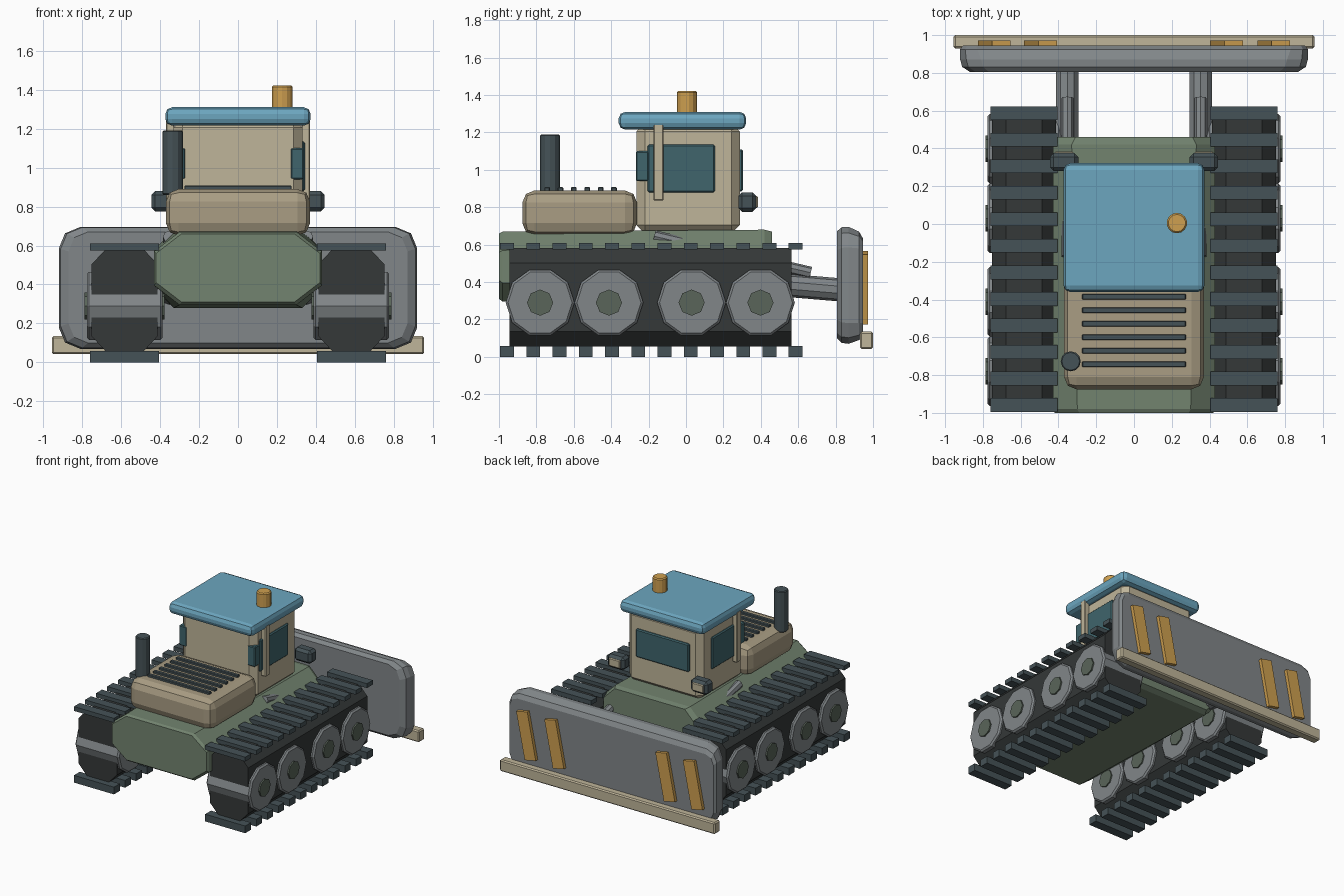
import bpy, bmesh, math
from mathutils import Vector, Matrix

if "Cube" in bpy.data.objects:
    bpy.data.objects.remove(bpy.data.objects["Cube"])

COLORS = {
    "green": (.17, .23, .16), "tan": (.40, .34, .23), "cream": (.52, .46, .32),
    "blue": (.15, .38, .52), "glass": (.05, .13, .15), "dark": (.06, .085, .095),
    "rubber": (.035, .04, .04), "steel": (.22, .24, .25), "hub": (.10, .13, .10),
    "orange": (.62, .35, .08),
}
MATS = {}
for key, rgb in COLORS.items():
    MATS[key] = bpy.data.materials.new(key)
    MATS[key].diffuse_color = (*rgb, 1)


def finish(bm, name, color):
    bmesh.ops.recalc_face_normals(bm, faces=bm.faces)
    me = bpy.data.meshes.new(name)
    bm.to_mesh(me)
    bm.free()
    me.materials.append(MATS[color])
    ob = bpy.data.objects.new(name, me)
    bpy.context.collection.objects.link(ob)
    return ob


def box(name, x, y, z, color, bevel=0, seg=1, tilt=0):
    """Box from (min, max) ranges, optionally bevelled and turned about y."""
    bm = bmesh.new()
    bmesh.ops.create_cube(bm, size=1)
    for v in bm.verts:
        v.co = Vector([v.co[i] * (r[1] - r[0]) for i, r in enumerate((x, y, z))])
    if bevel:
        bmesh.ops.bevel(bm, geom=bm.edges[:], offset=bevel, segments=seg,
                        profile=0.5, affect='EDGES')
    centre = Matrix.Translation([sum(r) / 2 for r in (x, y, z)])
    bm.transform(centre @ Matrix.Rotation(tilt, 4, 'Y'))
    return finish(bm, name, color)


def rod(name, a, b, radius, sides, color, bevel=0):
    """Cylinder between two points."""
    a, b = Vector(a), Vector(b)
    bm = bmesh.new()
    bmesh.ops.create_cone(bm, cap_ends=True, segments=sides, radius1=radius,
                          radius2=radius, depth=(b - a).length)
    if bevel:
        caps = [e for e in bm.edges if abs(e.verts[0].co.z - e.verts[1].co.z) < 1e-5]
        bmesh.ops.bevel(bm, geom=caps, offset=bevel, segments=1, affect='EDGES')
    turn = Vector((0, 0, 1)).rotation_difference(b - a).to_matrix().to_4x4()
    bm.transform(Matrix.Translation((a + b) / 2) @ turn)
    return finish(bm, name, color)


def outline(hx, z0, z1, cx, cz, seg=1, x0=0):
    """Rectangle in xz with rounded (or cut) corners."""
    pts = []
    for sx, sz, start in ((1, 1, 0), (-1, 1, 90), (-1, -1, 180), (1, -1, 270)):
        for i in range(seg + 1):
            t = math.radians(start + 90 * i / seg)
            zc = z1 - cz if sz > 0 else z0 + cz
            pts.append((x0 + sx * (hx - cx) + cx * math.cos(t), zc + cz * math.sin(t)))
    return pts


def loft(name, rings, color):
    """Skin between (y, outline) rings and cap both ends."""
    bm = bmesh.new()
    loops = [[bm.verts.new((px, y, pz)) for px, pz in pts] for y, pts in rings]
    n = len(loops[0])
    for a, b in zip(loops, loops[1:]):
        for i in range(n):
            j = (i + 1) % n
            bm.faces.new((a[i], a[j], b[j], b[i]))
    bm.faces.new(loops[0])
    bm.faces.new(loops[-1])
    return finish(bm, name, color)


# Hull
loft("hull", [(-1.0, outline(.42, .31, .66, .13, .10)),
              (-.98, outline(.43, .295, .67, .13, .10)),
              (.42, outline(.43, .28, .68, .10, .10)),
              (.46, outline(.41, .30, .67, .10, .10))], "green")

# Engine hood, vents and exhaust
box("engine_hood", (-.37, .37), (-.875, -.262), (.65, .89), "tan", .065, 2)
for i in range(6):
    y = -.385 - i * .0715
    box(f"hood_vent_{i + 1}", (-.275, .275), (y - .015, y + .015), (.88, .908), "dark", .004)
rod("exhaust_pipe", (-.335, -.727, .86), (-.335, -.727, 1.19), .053, 12, "dark", .006)

# Cab, roof and beacon
box("cab", (-.33, .33), (-.265, .288), (.66, 1.25), "cream", .045)
box("roof", (-.373, .373), (-.36, .322), (1.215, 1.31), "blue", .035, 2)
rod("beacon", (.227, .005, 1.30), (.227, .005, 1.422), .054, 14, "orange", .008)
box("windscreen", (-.235, .235), (.27, .305), (.885, 1.11), "glass", .008)

# Blade with cutting edge and slanted warning stripes
loft("blade", [(.806, outline(.87, .10, .67, .10, .10, 2)),
               (.832, outline(.91, .075, .693, .11, .11, 2)),
               (.87, outline(.92, .07, .695, .11, .11, 2)),
               (.925, outline(.92, .09, .67, .09, .09, 2)),
               (.945, outline(.905, .11, .635, .07, .07, 2))], "steel")
box("cutting_edge", (-.955, .955), (.93, 1.0), (.042, .135), "cream", .009)
for i, x in enumerate((-.74, -.495, .49, .74)):
    box(f"blade_stripe_{i + 1}", (x - .05, x + .05), (.94, .972), (.18, .56), "orange", tilt=.2)

# Parts that occur on both sides
for s, side in ((-1, "left"), (1, "right")):
    def span(a, b):
        return tuple(sorted((s * a, s * b)))

    box(f"side_window_{side}", span(.31, .343), (-.205, .155), (.88, 1.135), "glass", .008)
    box(f"rear_side_window_{side}", span(.27, .337), (-.268, -.20), (.94, 1.10), "glass", .006)
    box(f"roof_post_{side}", span(.325, .37), (-.175, -.12), (.835, 1.245), "cream", .006)
    box(f"headlight_{side}", span(.295, .445), (.28, .375), (.775, .88), "dark", .02)
    box(f"headlight_lens_{side}", span(.32, .42), (.36, .384), (.795, .86), "cream", .006)

    # Lift arm and hydraulic ram
    rod(f"lift_arm_{side}", (s * .353, .1, .42), (s * .353, .84, .357), .062, 10, "steel")
    rod(f"lift_ram_{side}", (s * .353, -.17, .645), (s * .353, .667, .45), .032, 8, "steel")

    # Track belt and shoes
    belt = outline(.17, .055, .583, .075, .08, x0=s * .582)
    loft(f"track_belt_{side}", [(-.945, belt), (.565, belt)], "rubber")
    for i in range(12):
        y = -.957 + i * .1403
        for level, z in (("lower", (0, .058)), ("upper", (.575, .61))):
            box(f"track_shoe_{level}_{side}_{i + 1}", span(.405, .76),
                (y - .037, y + .037), z, "dark")

    # Road wheels
    for i, y in enumerate((-.78, -.412, .03, .398)):
        w = rod(f"road_wheel_{side}_{i + 1}", (s * .387, y, .29), (s * .776, y, .29),
                .184, 10, "steel", .012)
        rod(f"wheel_hub_{side}_{i + 1}", (s * .377, y, .29), (s * .787, y, .29),
            .07, 8, "hub")

for m in bpy.data.materials:
    if m.users and not m.is_grease_pencil:
        m.use_nodes = True
        m.node_tree.nodes["Principled BSDF"].inputs["Base Color"].default_value = m.diffuse_color
